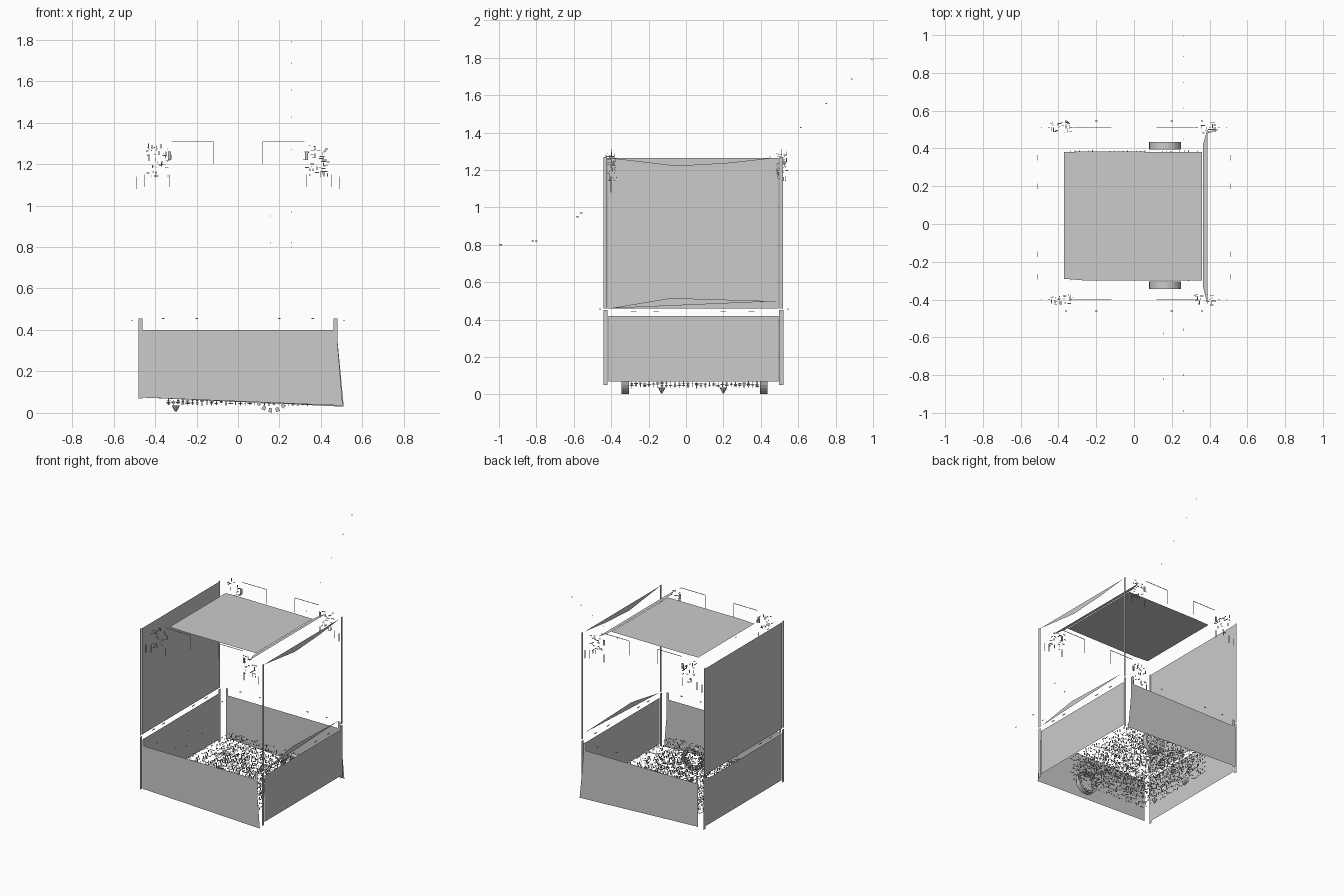
import bpy, math, random
from mathutils import Vector

if "Cube" in bpy.data.objects:
    bpy.data.objects.remove(bpy.data.objects["Cube"])

random.seed(4)


def mesh_object(name, verts, faces):
    me = bpy.data.meshes.new(name)
    me.from_pydata(verts, [], faces)
    ob = bpy.data.objects.new(name, me)
    bpy.context.collection.objects.link(ob)
    return ob


def panel(name, axis, level, outline):
    """Single flat polygon in the plane axis = level."""
    verts = []
    for p in outline:
        v = list(p)
        v.insert(axis, level)
        verts.append(v)
    return mesh_object(name, verts, [list(range(len(verts)))])


def rect(a0, a1, b0, b1):
    return [(a0, b0), (a1, b0), (a1, b1), (a0, b1)]


def boxes(name, items):
    """Many small boxes (lo corner, hi corner) in one object."""
    verts, faces = [], []
    for lo, hi in items:
        n = len(verts)
        verts += [(x, y, z) for x in (lo[0], hi[0]) for y in (lo[1], hi[1]) for z in (lo[2], hi[2])]
        for f in ((0, 1, 3, 2), (4, 6, 7, 5), (0, 4, 5, 1), (2, 3, 7, 6), (0, 2, 6, 4), (1, 5, 7, 3)):
            faces.append([n + i for i in f])
    return mesh_object(name, verts, faces)


def bit(cx, cy, cz, sx, sy, sz):
    return ((cx - sx / 2, cy - sy / 2, cz - sz / 2), (cx + sx / 2, cy + sy / 2, cz + sz / 2))


SIDE, FRONT, BACK = 0.512, -0.46, 0.545

# Lower wall panels
panel("front_lower_panel", 1, FRONT, [(-0.48, 0.075), (0.505, 0.035), (0.475, 0.40), (-0.48, 0.40)])
panel("back_lower_panel", 1, BACK, [(-0.48, 0.075), (0.51, 0.03), (0.475, 0.40), (-0.48, 0.40)])
for s, side in ((-1, "left"), (1, "right")):
    panel(side + "_lower_panel", 0, s * SIDE, rect(-0.415, 0.495, 0.07, 0.42))

# Upper panels: left wall and roof are filled, right wall keeps only slivers
panel("left_upper_panel", 0, -SIDE, rect(-0.42, 0.495, 0.46, 1.265))
panel("right_top_sliver", 0, SIDE, [(-0.43, 1.265), (-0.05, 1.22), (0.22, 1.235), (0.49, 1.265)])
panel("right_bottom_sliver", 0, SIDE, [(-0.41, 0.46), (0.48, 0.498), (-0.08, 0.515)])
panel("roof_panel", 2, 1.265, [(-0.37, -0.29), (-0.25, -0.30), (0.36, -0.30), (0.36, 0.38), (-0.25, 0.385), (-0.37, 0.38)])
panel("roof_edge_strip", 2, 1.265, [(0.365, -0.33), (0.39, -0.43), (0.388, 0.50), (0.365, 0.42)])

# Corner frame strips on the two sides
for s in (-1, 1):
    for y in (-0.43, 0.51):
        tag = ("left" if s < 0 else "right") + ("_front" if y < 0 else "_back")
        panel(tag + "_upper_post", 0, s * SIDE, rect(y - 0.01, y + 0.008, 0.46, 1.27))
        panel(tag + "_lower_post", 0, s * SIDE, rect(y - 0.012, y + 0.01, 0.05, 0.45))
        panel(tag + "_post_face", 1, FRONT + 0.005 if y < 0 else BACK - 0.005,
              rect(s * 0.47 - 0.01, s * 0.47 + 0.01, 0.07, 0.455))

# Thin rail pieces round the rim of the lower box
rails = []
for y in (FRONT, BACK):
    rails += [bit(x, y, 0.455, 0.012, 0.004, 0.006) for x in (-0.36, -0.2, 0.2, 0.36)]
for x in (-SIDE, SIDE):
    rails += [bit(x, y, 0.445, 0.004, 0.03, 0.004) for y in (-0.28, -0.16, 0.2, 0.35)]
boxes("rim_rail_pieces", rails)

# Broken wire mesh of the base frame: lattice of short fragments in layers
frags = []
N = 30
for z in (0.042, 0.08, 0.12, 0.16, 0.20):
    for i in range(N):
        for j in range(N):
            edge = i in (0, N - 1) or j in (0, N - 1)
            if random.random() > (0.7 if edge else 0.4):
                continue
            x, y = -0.335 + i * 0.67 / (N - 1), -0.29 + j * 0.67 / (N - 1)
            size = [0.004, 0.004, 0.004]
            size[random.choice((0, 1, 2, 2))] = random.uniform(0.008, 0.022)
            frags.append(bit(x, y, z + random.uniform(0, 0.02), *size))
boxes("base_mesh_fragments", frags)

# Wheels under the base: broken rings of tread segments
for y, tag in ((-0.325, "front"), (0.415, "back")):
    verts, faces, n = [], [], 28
    for r in (0.085, 0.065):
        for dy in (-0.02, 0.02):
            for i in range(n):
                a = 2 * math.pi * i / n
                verts.append((0.165 + r * math.cos(a), y + dy, 0.087 + r * math.sin(a)))
    for a, b in ((0, 1), (1, 3), (3, 2), (2, 0)):
        for i in range(n):
            j = (i + 1) % n
            if i % 2 == 0 or (a, b) == (0, 1):
                faces.append((a * n + i, a * n + j, b * n + j, b * n + i))
    mesh_object(tag + "_wheel", verts, faces)

# Small pointed feet
for i, y in enumerate((-0.13, 0.20)):
    bpy.ops.mesh.primitive_cone_add(vertices=8, radius1=0.004, radius2=0.02, depth=0.03,
                                    location=(-0.3, y, 0.021))
    bpy.context.object.name = "foot_%d" % i

# Latch hardware fragments in the four upper corners
latch = []
for sx in (-1, 1):
    for y in (-0.40, 0.51):
        for _ in range(22):
            size = [0.004, 0.004, 0.004]
            size[random.randrange(3)] = random.uniform(0.008, 0.025)
            latch.append(bit(sx * random.uniform(0.32, 0.44), y + random.uniform(-0.03, 0.03),
                             random.uniform(1.14, 1.29), *size))
        for x, z, h in ((0.49, 1.11, 0.06), (0.45, 1.12, 0.06), (0.33, 1.12, 0.06), (0.40, 1.15, 0.03)):
            latch.append(bit(sx * x, y, z, 0.003, 0.006, h))
        # bracket outline
        latch.append(bit(sx * 0.22, y, 1.31, 0.20, 0.003, 0.003))
        latch.append(bit(sx * 0.12, y, 1.255, 0.003, 0.003, 0.11))
        latch.append(bit(sx * 0.33, y, 1.24, 0.015, 0.003, 0.04))
boxes("latch_fragments", latch)

# Sparse dashes of the loose cables
dashes = []
for t in (0.0, 0.3, 0.55, 0.8, 1.0):
    p = Vector((0.26, 0.45, 1.27)).lerp(Vector((0.26, 0.995, 1.79)), t)
    dashes.append(bit(p.x, p.y, p.z, 0.002, 0.006, 0.006))
for x, y, z in ((0.26, -0.56, 0.97), (0.26, -0.80, 0.82), (0.26, -0.99, 0.80),
                (0.155, -0.58, 0.95), (0.155, -0.82, 0.82)):
    dashes.append(bit(x, y, z, 0.002, 0.012, 0.006))
boxes("cable_dashes", dashes)
